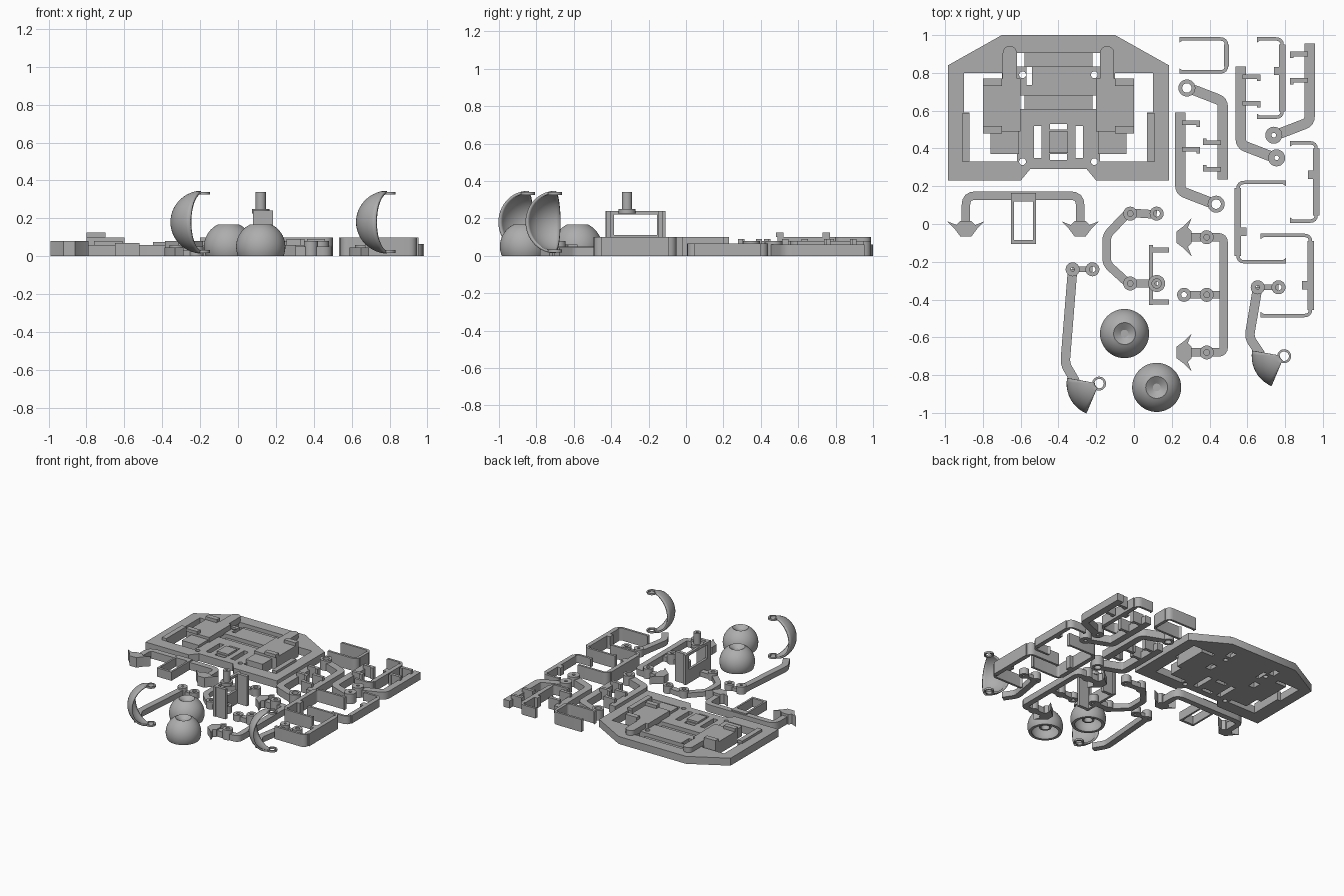
import bpy, bmesh
from math import sin, cos, pi, radians
from mathutils import Vector

start_cube = bpy.data.objects.get("Cube")
if start_cube:
    bpy.data.objects.remove(start_cube)

grey = bpy.data.materials.new("plain_grey")
grey.use_nodes = True
tone = (0.42, 0.42, 0.42, 1)
grey.diffuse_color = tone
grey.node_tree.nodes["Principled BSDF"].inputs["Base Color"].default_value = tone


def finish(name, bm, smooth=True):
    """Turn a bmesh into a named grey object with clean normals."""
    bmesh.ops.remove_doubles(bm, verts=bm.verts, dist=0.0002)
    bmesh.ops.recalc_face_normals(bm, faces=bm.faces)
    mesh = bpy.data.meshes.new(name)
    bm.to_mesh(mesh)
    bm.free()
    mesh.materials.append(grey)
    part = bpy.data.objects.new(name, mesh)
    bpy.context.collection.objects.link(part)
    if smooth:
        bpy.ops.object.select_all(action='DESELECT')
        part.select_set(True)
        bpy.context.view_layer.objects.active = part
        bpy.ops.object.shade_smooth_by_angle(angle=radians(30))
    return part


def plate(name, loops, low, high):
    """Extrude an outline, with further loops as holes, from low to high."""
    curve = bpy.data.curves.new(name + "_outline", 'CURVE')
    curve.dimensions = '2D'
    curve.fill_mode = 'BOTH'
    curve.extrude = (high - low) / 2
    for loop in loops:
        spline = curve.splines.new('POLY')
        spline.points.add(len(loop) - 1)
        for point, (x, y) in zip(spline.points, loop):
            point.co = (x, y, 0, 1)
        spline.use_cyclic_u = True
    helper = bpy.data.objects.new(name + "_outline", curve)
    bpy.context.collection.objects.link(helper)
    graph = bpy.context.evaluated_depsgraph_get()
    solid = bpy.data.meshes.new_from_object(helper.evaluated_get(graph))
    bm = bmesh.new()
    bm.from_mesh(solid)
    bmesh.ops.translate(bm, verts=bm.verts, vec=(0, 0, (low + high) / 2))
    bpy.data.objects.remove(helper)
    bpy.data.curves.remove(curve)
    bpy.data.meshes.remove(solid)
    return finish(name, bm)


def rect(left, right, front, back):
    return [(left, front), (right, front), (right, back), (left, back)]


def circle(x, y, radius, sides=24):
    return [(x + radius * cos(2 * pi * i / sides), y + radius * sin(2 * pi * i / sides)) for i in range(sides)]


def ring(name, x, y, radius, hole, low, high):
    plate(name, [circle(x, y, radius), circle(x, y, hole)], low, high)


def strip(name, path, width, low, high, bend=0.03):
    """Flat bar that follows a path with rounded bends."""
    path = [Vector(p) for p in path]
    line = [path[0]]
    for before, corner, after in zip(path, path[1:], path[2:]):
        a = corner + (before - corner).normalized() * bend
        b = corner + (after - corner).normalized() * bend
        for i in range(5):
            t = i / 4
            line.append(a * (1 - t) ** 2 + corner * 2 * t * (1 - t) + b * t ** 2)
    line.append(path[-1])
    sides = ([], [])
    for i, p in enumerate(line):
        along = (line[min(i + 1, len(line) - 1)] - line[max(i - 1, 0)]).normalized()
        across = Vector((-along.y, along.x)) * width / 2
        sides[0].append(tuple(p + across))
        sides[1].append(tuple(p - across))
    plate(name, [sides[0] + sides[1][::-1]], low, high)


# Base plate, drawn about its own centre line
MIDDLE = -0.40


def shift(loop, side=1):
    return [(MIDDLE + side * x, y) for x, y in loop]


half = [(0.3, 1), (0.585, 0.84), (0.585, 0.23), (0.2, 0.23), (0.15, 0.29)]
outline = shift(half) + shift(half, -1)[::-1]
opening = [(.5, .8), (.3, .8), (.3, .77), (.4, .77), (.4, .49), (.36, .49), (.36, .37),
           (.22, .37), (.22, .33), (.47, .33), (.47, .59), (.5, .59)]
holes = [shift(rect(-.045, .045, .5, .53)), shift(rect(-.045, .045, .34, .37)),
         shift(rect(-.17, -.14, .735, .83))]
small_slots = []
for side in (1, -1):
    holes += [shift(opening, side), shift(rect(.09, .13, .35, .52), side)]
    holes += [shift(circle(.19, y, .018), side) for y in (.79, .33)]
    small_slots += [shift(rect(.18, .23, y, y + .07), side) for y in (.61, .835)]
channels = [shift(rect(-.23, .23, y, y + .07)) for y in (.61, .835)]
plate("base_floor", [outline] + holes + small_slots, 0, 0.03)
plate("base_deck", [outline] + holes + channels, 0.03, 0.06)
plate("base_centre_block", [shift(rect(-.05, .05, .375, .49))], 0.05, 0.075)
for side, label in ((1, "left"), (-1, "right")):
    plate(label + "_motor_mount", [shift(rect(.2, .4, .49, .77), side)], 0.05, 0.1)
    plate(label + "_motor_step", [shift(rect(.21, .36, .37, .49), side)], 0.05, 0.08)
    plate(label + "_hinge_tab", [shift(rect(.47, .51, .33, .585), side)], 0.05, 0.08)
    arm = rect(.22, .295, .75, .9) + []
    arm = arm[:2] + circle(.2575, .905, .0375)[:13]
    plate(label + "_base_arm", [shift(arm, side)], 0.05, 0.1)
    for y in (.48, .73):
        plate(label + "_mount_post", [shift(rect(.3, .4, y, y + .04), side)], 0.1, 0.125)

# Barbed snap hooks
barb = [(-.02, .1), (.02, .06), (.06, .03)]
barb_back = [(-.02, -.03), (0, -.05)]


def hook(name, x, y, heading, low, high):
    shape = barb + [(a, -b) for a, b in barb[::-1]] + barb_back[::-1] + [(a, -b) for a, b in barb_back]
    turn = Vector((cos(heading), sin(heading)))
    spun = [(x + a * turn.x - b * turn.y, y + a * turn.y + b * turn.x) for a, b in shape]
    plate(name, [spun], low, high)


# Front yoke with its two hooks and centre fork
strip("yoke_bar", [(-.89, -.03), (-.89, .15), (-.285, .15), (-.285, -.03)], .045, 0, .06, .05)
for x in (-.89, -.285):
    hook("yoke_hook", x, -.005, -pi / 2, 0, .08)
plate("yoke_fork", [rect(-.65, -.52, -.105, .165), rect(-.635, -.535, -.085, .12)], 0, .07)

# Bent link with four eyelets
strip("bent_link", [(.12, .05), (-.03, .06), (-.145, -.06), (-.145, -.21), (-.03, -.315), (.12, -.315)],
      .045, 0, .04)
for y in (.055, -.315):
    ring("bent_link_eyelet", .12, y, .037, .017, 0, .06)
    ring("bent_link_joint", -.02, y, .037, .015, 0, .06)

# Upright frame with a post on top
for y in (-.425, -.15):
    plate("frame_end", [rect(.08, .185, y, y + .025)], 0, .24)
    plate("frame_stile", [rect(.08, .1, y - .005, y + .04)], 0, .24)
plate("frame_top_rail", [rect(.08, .1, -.425, -.125)], .22, .24)
plate("frame_bottom_rail", [rect(.08, .1, -.425, -.125)], 0, .11)
ring("post_collar", .12, -.315, .045, .01, .225, .25)
ring("post", .12, -.315, .027, .01, .24, .34)

# Hollow eye domes
def dome(name, x, y, radius=.13, inner=.11, rise=.05, steps=14):
    def arc(r, low, high):
        angles = [radians(low + (high - low) * i / steps) for i in range(steps + 1)]
        return [(r * cos(a), max(0, rise + r * sin(a))) for a in angles]
    profile = arc(radius, -22.6, 63.5) + [(.02, .14), (0, .14), (0, .125)] + arc(inner, -27, 66)[::-1]
    bm = bmesh.new()
    verts = [bm.verts.new((r, 0, z)) for r, z in profile]
    edges = [bm.edges.new(pair) for pair in zip(verts, verts[1:] + verts[:1])]
    bmesh.ops.spin(bm, geom=verts + edges, cent=(0, 0, 0), axis=(0, 0, 1), angle=2 * pi, steps=48)
    bmesh.ops.translate(bm, verts=bm.verts, vec=(x, y, 0))
    finish(name, bm)
    ring(name + "_socket", x, y, .045, .032, .04, .135)


dome("left_eye", .12, -.865)
dome("right_eye", -.05, -.58)


# Eyelids: curved shell wedge, pivot rings and a lever
def eyelid(name, x, y, lever, eyelet):
    bm = bmesh.new()
    rows, columns = 24, 10
    grid = []
    for i in range(rows + 1):
        tilt = radians(8 + 164 * i / rows)
        swings = [radians(170 + 77 * j / columns) for j in range(columns + 1)]
        grid.append([bm.verts.new((x + .165 * sin(tilt) * cos(s), y + .165 * sin(tilt) * sin(s),
                                   .18 + .16 * cos(tilt))) for s in swings])
    for upper, lower in zip(grid, grid[1:]):
        for j in range(columns):
            bm.faces.new((upper[j], lower[j], lower[j + 1], upper[j + 1]))
    shell = finish(name + "_shell", bm)
    thick = shell.modifiers.new("thickness", 'SOLIDIFY')
    thick.thickness = .014
    thick.offset = 0
    for z in (.018, .325):
        ring(name + "_pivot", x, y, .037, .025, z, z + .015)
    strip(name + "_lever", lever, .05, 0, .045)
    strip(name + "_crank", [lever[0], eyelet], .03, 0, .03)
    ring(name + "_eyelet", *eyelet, .037, .016, 0, .05)
    ring(name + "_joint", *lever[0], .037, .01, 0, .06)


eyelid("right_lid", -.185, -.845, [(-.325, -.24), (-.365, -.74), (-.31, -.835)], (-.22, -.24))
eyelid("left_lid", .795, -.70, [(.655, -.335), (.61, -.6), (.67, -.69)], (.765, -.335))


# Side levers: one shape, flipped about its eyelet
def side_lever(name, x, y, flip_x, flip_y, hole):
    def place(points):
        return [(x + flip_x * a, y + flip_y * b) for a, b in points]
    strip(name + "_bar", place([(-.035, .01), (-.19, .07), (-.19, .485)]), .055, 0, .06)
    ring(name + "_eyelet", x, y, .045, hole, 0, .08)
    for b in (.29, .43):
        plate(name + "_prong", [place(rect(-.18, -.085, b - .012, b + .012))], 0, .09)
        plate(name + "_catch", [place(rect(-.105, -.085, b - .022, b + .012))], 0, .09)


side_lever("upper_inner_lever", .28, .72, -1, -1, .025)
side_lever("lower_inner_lever", .435, .105, 1, 1, .025)
side_lever("lower_outer_lever", .755, .35, 1, 1, .012)
side_lever("upper_outer_lever", .74, .47, -1, 1, .012)


# Open clips: a wall with two thin arms and an inner stop
def clip(name, wall, tip, front, back, height, thick=.035, stop=None):
    inward = 1 if tip > wall else -1
    strip(name + "_arms", [(tip, front), (wall, front), (wall, back), (tip, back)], .018, 0, height, .035)
    strip(name + "_wall", [(wall, front + .03), (wall, back - .03)], thick, 0, height)
    for y, turn in ((front, 1), (back, -1)):
        plate(name + "_barb", [[(tip, y), (tip + .03 * -inward, y), (tip, y + .02 * turn)]], 0, height)
    if stop is not None:
        strip(name + "_stop", [(wall, stop), (wall + .045 * inward, stop)], .045, 0, height)


clip("small_clip", .49, .24, .805, .98, .1, .025)
clip("rear_clip", .785, .65, .565, .98, .08, stop=.81)
clip("side_clip", .965, .825, .015, .43, .065, stop=.26)
clip("left_tall_clip", .55, .805, -.2, .22, .1, stop=-.04)
clip("right_tall_clip", .935, .67, -.485, -.06, .1, stop=-.325)

# Forked bar with two hooks and a middle eyelet
strip("fork_bar", [(.3, -.07), (.475, -.07), (.475, -.68), (.3, -.68)], .045, 0, .05)
strip("fork_middle_arm", [(.28, -.375), (.475, -.375)], .04, 0, .04)
ring("fork_middle_eyelet", .265, -.375, .037, .015, 0, .05)
for y in (-.07, -.375, -.68):
    ring("fork_joint", .385, y, .037, .015, 0, .08)
for y in (-.07, -.68):
    hook("fork_hook", .285, y, pi, 0, .06)
